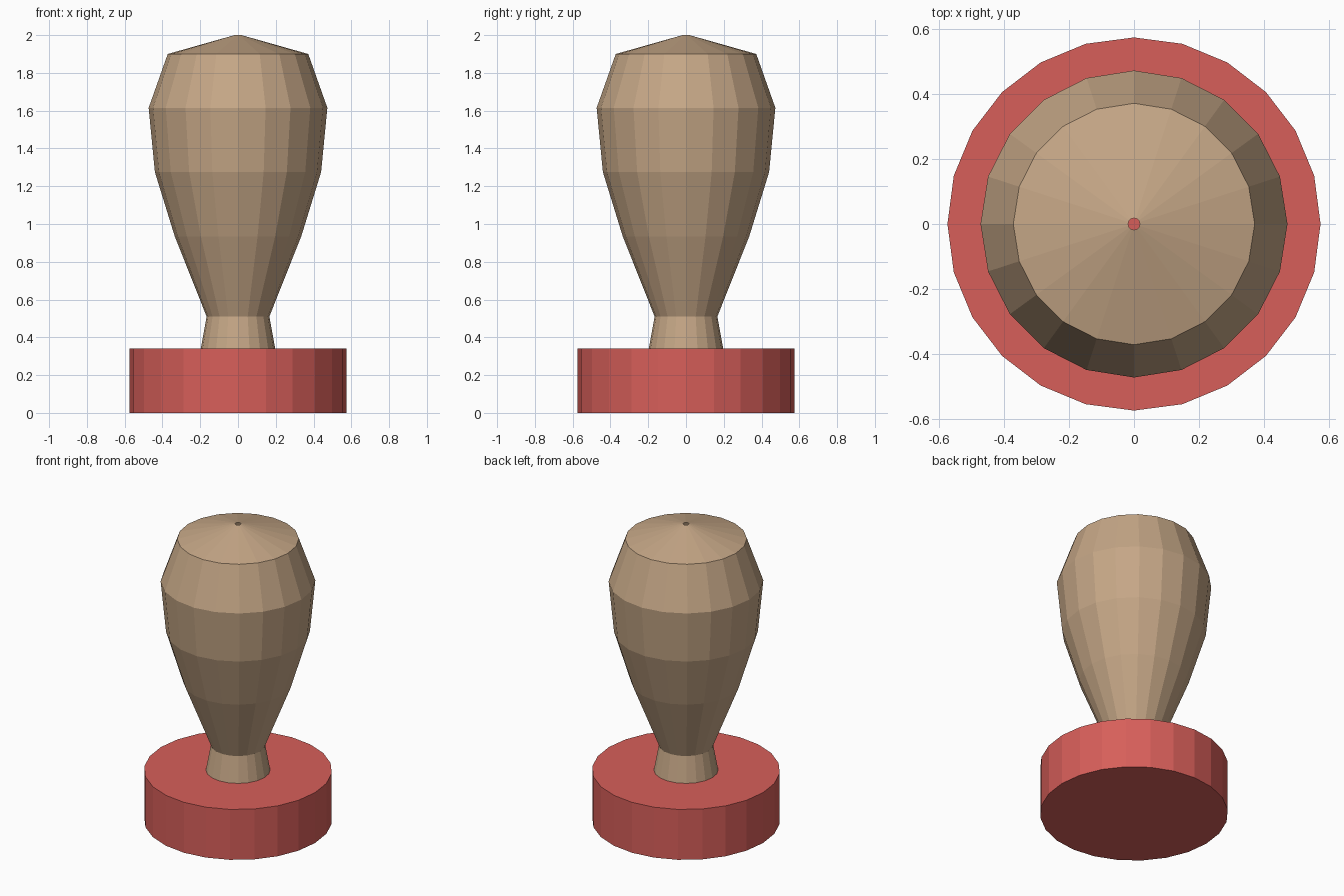
import bpy, bmesh, math

if "Cube" in bpy.data.objects:
    bpy.data.objects.remove(bpy.data.objects["Cube"])

def material(name, color):
    m = bpy.data.materials.new(name)
    m.diffuse_color = (*color, 1)
    m.use_nodes = True
    m.node_tree.nodes["Principled BSDF"].inputs["Base Color"].default_value = m.diffuse_color
    return m

def lathe(name, profile, sides, mat, cap_bottom=False, cap_top=False):
    """Revolve (radius, height) points about z into a flat-faced object."""
    bm = bmesh.new()
    rings = [[bm.verts.new((r * math.cos(math.tau * i / sides),
                            r * math.sin(math.tau * i / sides), z))
              for i in range(sides)] for r, z in profile]
    for low, high in zip(rings, rings[1:]):
        for i in range(sides):
            j = (i + 1) % sides
            bm.faces.new((low[i], low[j], high[j], high[i]))
    if cap_bottom:
        bm.faces.new(rings[0][::-1])
    if cap_top:
        bm.faces.new(rings[-1])
    mesh = bpy.data.meshes.new(name)
    bm.to_mesh(mesh)
    bm.free()
    mesh.materials.append(mat)
    obj = bpy.data.objects.new(name, mesh)
    bpy.context.collection.objects.link(obj)
    return obj

red = material("red", (0.68, 0.114, 0.102))
tan = material("tan wood", (0.56, 0.385, 0.24))

# Stamp base: 24-sided disc
lathe("base", [(0.575, 0), (0.575, 0.34)], 24, red, True, True)

# Turned handle: 20-sided, with a tiny open hole at the tip
lathe("handle", [(0.197, 0.34), (0.166, 0.51), (0.335, 0.935), (0.44, 1.275),
                 (0.473, 1.615), (0.372, 1.9), (0.018, 2.0)], 20, tan)
